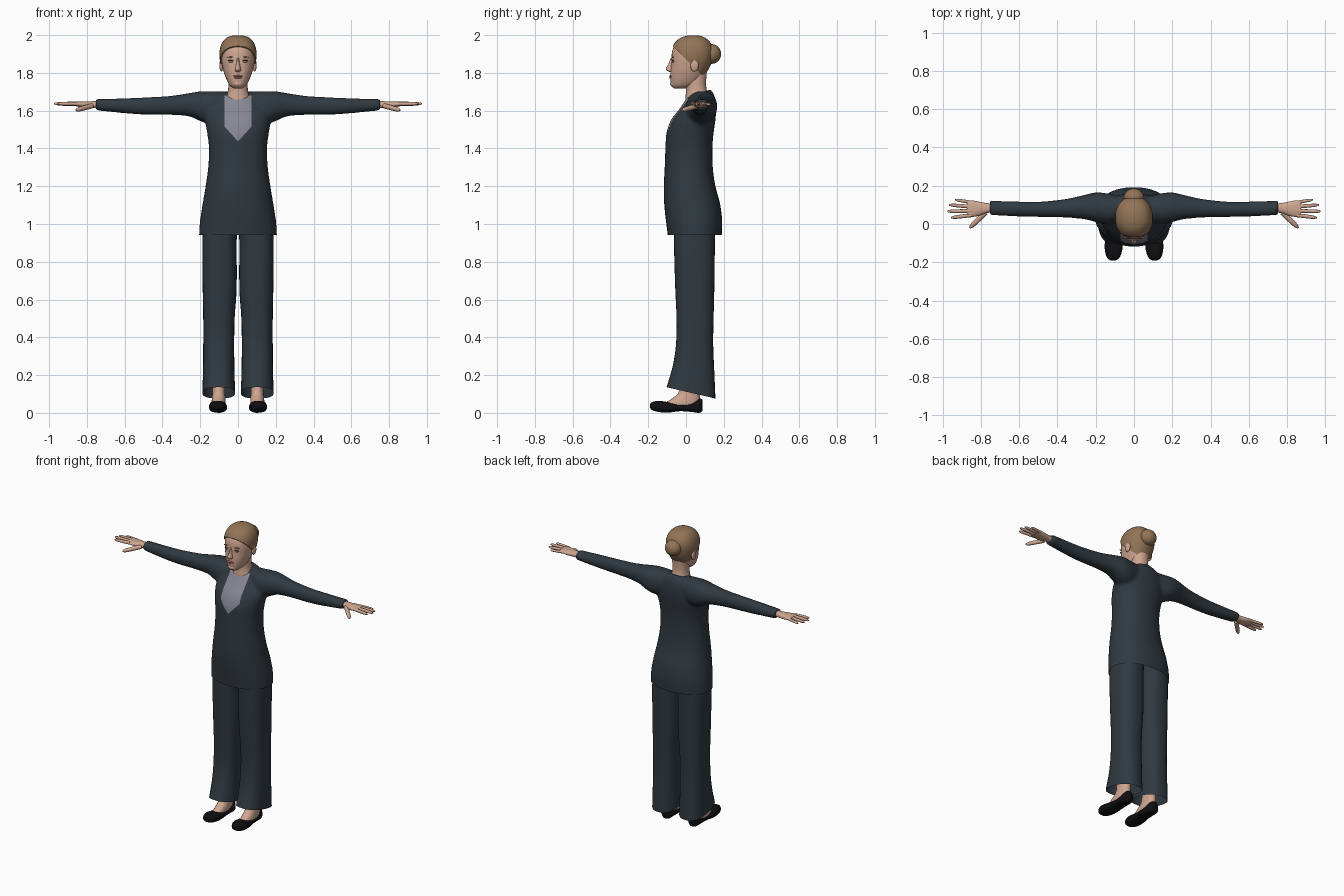
import bpy, bmesh, math
from mathutils import Vector, Matrix

cube = bpy.data.objects.get("Cube")
if cube:
    bpy.data.objects.remove(cube, do_unlink=True)


def material(name, r, g, b):
    m = bpy.data.materials.new(name)
    m.use_nodes = True
    m.diffuse_color = (r, g, b, 1)
    bsdf = next(n for n in m.node_tree.nodes if n.type == "BSDF_PRINCIPLED")
    bsdf.inputs["Base Color"].default_value = (r, g, b, 1)
    bsdf.inputs["Roughness"].default_value = 0.8
    return m


SUIT = material("dark slate suit", 0.029, 0.042, 0.053)
SHIRT = material("grey shirt", 0.24, 0.24, 0.30)
SKIN = material("skin", 0.62, 0.38, 0.28)
HAIR = material("light brown hair", 0.29, 0.175, 0.095)
SHOE = material("black shoe", 0.005, 0.005, 0.006)
LIP = material("lip", 0.50, 0.24, 0.19)
EYE = material("eye grey", 0.40, 0.34, 0.33)
LASH = material("dark lash", 0.06, 0.035, 0.025)


# Cross-sections: a centre and two half-axes
def level(z, w, front, back, x=0, tilt=0):
    return [Vector((x, (front + back) / 2, z)), Vector((w, 0, 0)),
            Vector((0, (back - front) / 2, tilt))]


def across_x(x, y0, y1, z0, z1):
    return [Vector((x, (y0 + y1) / 2, (z0 + z1) / 2)),
            Vector((0, (y1 - y0) / 2, 0)), Vector((0, 0, (z1 - z0) / 2))]


def across_y(y, x, w, z0, z1):
    return [Vector((x, y, (z0 + z1) / 2)), Vector((w, 0, 0)),
            Vector((0, 0, (z1 - z0) / 2))]


def spline(p0, p1, p2, p3, t):
    return p1 + 0.5 * t * (p2 - p0 + t * (2 * p0 - 5 * p1 + 4 * p2 - p3
                                          + t * (3 * (p1 - p2) + p3 - p0)))


def loft(bm, sections, side=1, n=32, power=2.2, steps=3, caps=(True, True)):
    """Skin a smooth surface over the sections; side=-1 mirrors it in x."""
    rings = []
    last = len(sections) - 1
    for i in range(last + 1):
        for k in range(steps if i < last else 1):
            quad = [sections[min(max(i + d, 0), last)] for d in (-1, 0, 1, 2)]
            c, u, v = (spline(*[s[j] for s in quad], k / steps) for j in range(3))
            ring = []
            for a in range(n):
                ca, sa = math.cos(math.tau * a / n), math.sin(math.tau * a / n)
                p = (c + u * math.copysign(abs(ca) ** (2 / power), ca)
                     + v * math.copysign(abs(sa) ** (2 / power), sa))
                ring.append(bm.verts.new((p.x * side, p.y, p.z)))
            rings.append(ring)
    for r, s in zip(rings, rings[1:]):
        for a in range(n):
            b = (a + 1) % n
            bm.faces.new((r[a], r[b], s[b], s[a]))
    for cap, ring in zip(caps, (rings[0], rings[-1])):
        if cap:
            bm.faces.new(ring)


def finish(name, bm, *mats):
    bmesh.ops.recalc_face_normals(bm, faces=bm.faces)
    mesh = bpy.data.meshes.new(name)
    bm.to_mesh(mesh)
    bm.free()
    for m in mats:
        mesh.materials.append(m)
    ob = bpy.data.objects.new(name, mesh)
    bpy.context.collection.objects.link(ob)
    return ob


def part(name, mat, sections, **options):
    bm = bmesh.new()
    loft(bm, sections, **options)
    return finish(name, bm, mat)


def ball(name, mat, centre, size):
    bm = bmesh.new()
    bmesh.ops.create_uvsphere(bm, u_segments=20, v_segments=12, radius=1,
                              matrix=Matrix.LocRotScale(centre, None, size))
    return finish(name, bm, mat)


def finger(name, side, base, tip, radius):
    base, tip = Vector(base), Vector(tip)
    along = tip - base
    across = along.cross(Vector((0, 0, 1))).normalized()
    up = Vector((0, 0, 1))
    part(name, SKIN, [[base + along * t, across * radius * s, up * radius * s]
                      for t, s in ((0, 1), (0.5, 0.95), (0.85, 0.8), (1, 0.3))],
         side=side, n=10, power=2)


def cut(bm, point, normal, clear=False):
    geom = bm.verts[:] + bm.edges[:] + bm.faces[:]
    return bmesh.ops.bisect_plane(bm, geom=geom, plane_co=point, plane_no=normal,
                                  clear_inner=clear)


# Jacket: body and sleeves fused into one skin
bm = bmesh.new()
loft(bm, [level(0.90, 0.208, -0.095, 0.187), level(0.95, 0.206, -0.098, 0.19),
          level(1.02, 0.201, -0.107, 0.192), level(1.11, 0.187, -0.116, 0.18),
          level(1.2, 0.172, -0.118, 0.156), level(1.3, 0.158, -0.113, 0.142),
          level(1.4, 0.154, -0.109, 0.14), level(1.48, 0.163, -0.104, 0.146),
          level(1.55, 0.174, -0.08, 0.156), level(1.61, 0.165, -0.042, 0.16, tilt=0.01),
          level(1.66, 0.12, -0.012, 0.152, tilt=0.018),
          level(1.69, 0.078, 0, 0.13, tilt=0.022)])
SLEEVE = [across_x(0.05, 0.02, 0.14, 1.57, 1.70), across_x(0.14, 0.0, 0.16, 1.53, 1.703),
          across_x(0.2, 0.01, 0.165, 1.545, 1.702), across_x(0.26, 0.025, 0.152, 1.57, 1.693),
          across_x(0.36, 0.034, 0.13, 1.578, 1.678), across_x(0.5, 0.037, 0.116, 1.579, 1.67),
          across_x(0.62, 0.04, 0.118, 1.588, 1.665), across_x(0.753, 0.046, 0.122, 1.602, 1.661)]
for side in (1, -1):
    loft(bm, SLEEVE, side=side)
jacket = finish("jacket", bm, SUIT, SHIRT)
bpy.context.view_layer.objects.active = jacket
remesh = jacket.modifiers.new("fuse", "REMESH")
remesh.mode = "VOXEL"
remesh.voxel_size = 0.01
relax = jacket.modifiers.new("relax", "SMOOTH")
relax.factor = 0.5
relax.iterations = 6
for mod in ("fuse", "relax"):
    bpy.ops.object.modifier_apply(modifier=mod)

# Open hem, and the shirt panel cut into the chest
bm = bmesh.new()
bm.from_mesh(jacket.data)
cut(bm, (0, 0, 0.942), (0, 0, 1), clear=True)
for side in (1, -1):
    cut(bm, (side * 0.071, 0, 0), (1, 0, 0))
    cut(bm, (0, 0, 1.437), (-1.1 * side, 0, 1))
for f in bm.faces:
    c = f.calc_center_median()
    chest = abs(c.x) < 0.071 and c.z > 1.437 + 1.1 * abs(c.x) and c.y < 0.03
    f.material_index = int(chest)
bm.to_mesh(jacket.data)
bm.free()

# Neck and head
part("neck", SKIN, [level(1.63, 0.07, 0, 0.125), level(1.665, 0.067, -0.004, 0.122, tilt=0.01),
                    level(1.7, 0.054, 0.0, 0.112), level(1.74, 0.051, 0, 0.106),
                    level(1.8, 0.053, 0, 0.11)])
SKULL = [(1.718, 0.022, -0.062, 0.0), (1.73, 0.04, -0.076, 0.04), (1.755, 0.056, -0.081, 0.075),
         (1.8, 0.074, -0.082, 0.105), (1.84, 0.084, -0.079, 0.126), (1.88, 0.09, -0.077, 0.136),
         (1.92, 0.088, -0.072, 0.136), (1.955, 0.075, -0.054, 0.122),
         (1.98, 0.052, -0.025, 0.095), (1.992, 0.02, 0.015, 0.06)]
part("head", SKIN, [level(*s) for s in SKULL])

# Swept-back hair: a larger skull sliced along the hairline, with a bun
bm = bmesh.new()
loft(bm, [level(z + 0.006, w + 0.008, f - 0.004, b + 0.007) for z, w, f, b in SKULL])
slice_ = cut(bm, (0, 0, 1.872), (0, 1, 1), clear=True)
bmesh.ops.holes_fill(bm, edges=[e for e in bm.edges if e.is_boundary])
finish("hair", bm, HAIR)
ball("hair_bun", HAIR, (0, 0.137, 1.9), (0.054, 0.049, 0.052))

# Face
part("nose", SKIN, [level(1.878, 0.007, -0.082, -0.05), level(1.845, 0.01, -0.094, -0.05),
                    level(1.823, 0.015, -0.107, -0.05), level(1.811, 0.017, -0.1, -0.05),
                    level(1.804, 0.008, -0.085, -0.05)], n=16, power=2)
ball("upper_lip", LIP, (0, -0.08, 1.783), (0.025, 0.009, 0.005))
ball("lower_lip", LIP, (0, -0.079, 1.775), (0.021, 0.009, 0.006))
ball("chin", SKIN, (0, -0.066, 1.743), (0.028, 0.018, 0.018))

for side, tag in ((1, "left"), (-1, "right")):
    ball(tag + "_eye", EYE, (side * 0.036, -0.069, 1.86), (0.015, 0.007, 0.006))
    ball(tag + "_lash", LASH, (side * 0.037, -0.07, 1.866), (0.018, 0.007, 0.0025))
    ball(tag + "_eyebrow", HAIR, (side * 0.037, -0.069, 1.883), (0.021, 0.006, 0.003))
    ball(tag + "_ear", SKIN, (side * 0.088, 0.045, 1.84), (0.011, 0.022, 0.033))

    # Hand
    part(tag + "_palm", SKIN,
         [across_x(0.735, 0.06, 0.108, 1.613, 1.651), across_x(0.77, 0.057, 0.109, 1.613, 1.65),
          across_x(0.81, 0.043, 0.117, 1.614, 1.649), across_x(0.85, 0.036, 0.124, 1.622, 1.648),
          across_x(0.872, 0.04, 0.12, 1.626, 1.646)], side=side, n=20)
    finger(tag + "_index_finger", side, (0.85, 0.046, 1.636), (0.955, 0.033, 1.637), 0.0105)
    finger(tag + "_middle_finger", side, (0.85, 0.068, 1.638), (0.975, 0.066, 1.637), 0.0105)
    finger(tag + "_ring_finger", side, (0.85, 0.09, 1.637), (0.966, 0.1, 1.635), 0.01)
    finger(tag + "_little_finger", side, (0.845, 0.112, 1.634), (0.935, 0.127, 1.631), 0.009)
    finger(tag + "_thumb", side, (0.775, 0.06, 1.625), (0.858, -0.02, 1.603), 0.014)

    # Trouser leg with an open, slanted hem
    part(tag + "_trouser_leg", SUIT,
         [level(1.02, 0.089, -0.065, 0.155, 0.092), level(0.9, 0.091, -0.064, 0.153, 0.098),
          level(0.66, 0.09, -0.057, 0.15, 0.097), level(0.5, 0.083, -0.05, 0.146, 0.101),
          level(0.36, 0.082, -0.053, 0.144, 0.102), level(0.23, 0.083, -0.071, 0.15, 0.102, -0.015),
          level(0.106, 0.087, -0.103, 0.156, 0.102, -0.03)],
         side=side, power=2.5, caps=(True, False))

    # Bare instep and ankle
    part(tag + "_foot", SKIN,
         [level(0.025, 0.034, -0.13, 0.072, 0.104), level(0.05, 0.037, -0.115, 0.075, 0.103),
          level(0.08, 0.036, -0.068, 0.075, 0.102), level(0.12, 0.034, -0.035, 0.074, 0.102),
          level(0.25, 0.035, -0.02, 0.08, 0.102)], side=side, n=20)

    # Slip-on shoe with a low heel
    part(tag + "_shoe", SHOE,
         [across_y(-0.191, 0.108, 0.01, 0.028, 0.046), across_y(-0.178, 0.108, 0.031, 0.014, 0.058),
          across_y(-0.14, 0.107, 0.045, 0.004, 0.064), across_y(-0.09, 0.105, 0.047, 0.002, 0.056),
          across_y(-0.03, 0.102, 0.043, 0.009, 0.048), across_y(0.03, 0.101, 0.039, 0.005, 0.058),
          across_y(0.07, 0.101, 0.034, 0, 0.076), across_y(0.087, 0.101, 0.016, 0.01, 0.07)],
         side=side, n=24, power=2.6)

bpy.ops.object.select_all(action="DESELECT")
for ob in bpy.context.collection.objects:
    if ob.type == "MESH":
        ob.select_set(True)
bpy.context.view_layer.objects.active = jacket
bpy.ops.object.shade_smooth_by_angle(angle=math.radians(45))
